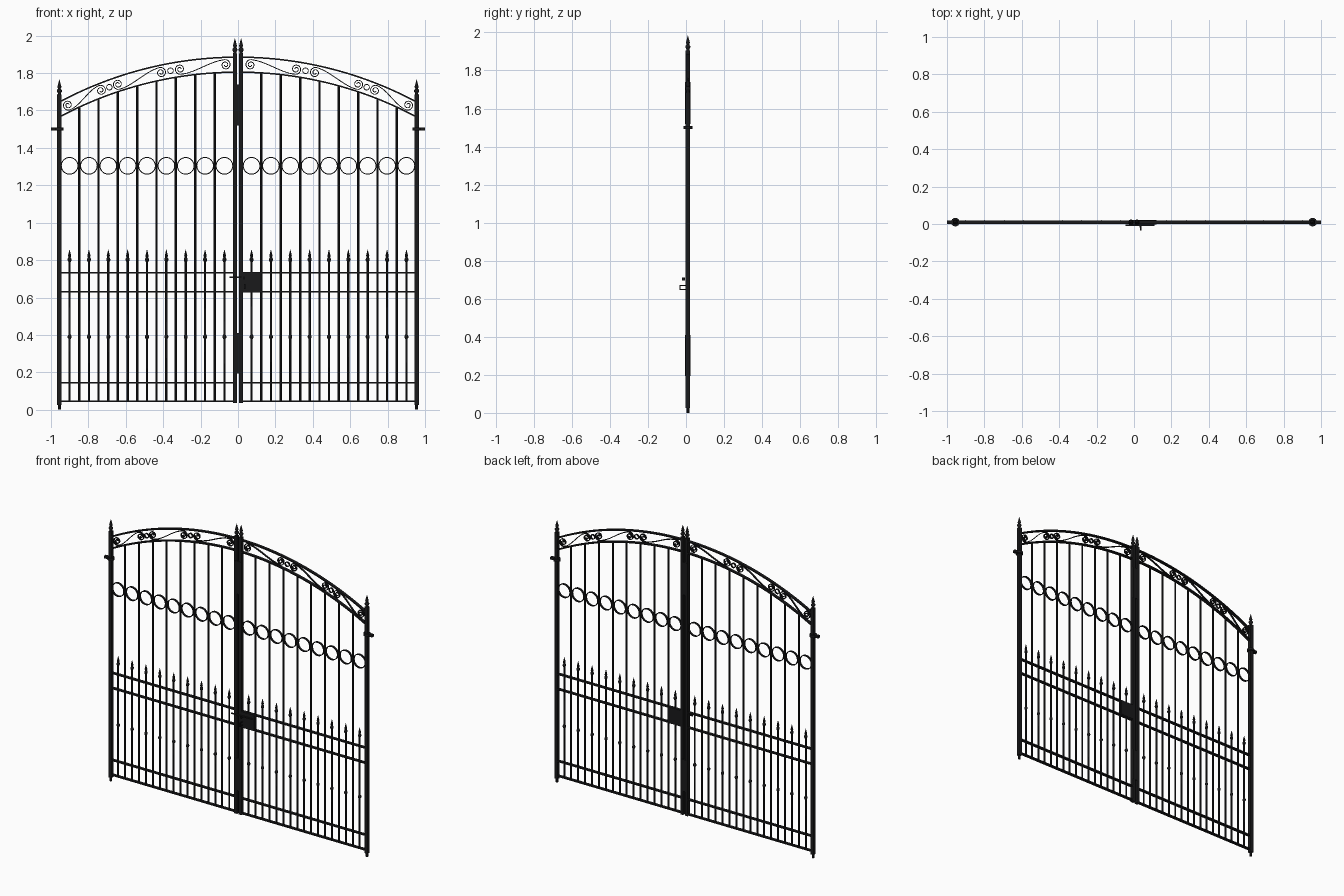
import bpy, bmesh, math
from mathutils import Vector, Matrix

if "Cube" in bpy.data.objects:
    bpy.data.objects.remove(bpy.data.objects["Cube"])

Y0 = 0.010                      # depth position of the gate plane
R_ARCH = 2.02
SIDES = (-1, 1)

black = bpy.data.materials.new("black_iron")
black.diffuse_color = (0.010, 0.010, 0.011, 1)
black.use_nodes = True
black.node_tree.nodes["Principled BSDF"].inputs["Base Color"].default_value = black.diffuse_color


def finish(bm, name, smooth=False):
    bmesh.ops.recalc_face_normals(bm, faces=bm.faces)
    me = bpy.data.meshes.new(name)
    bm.to_mesh(me)
    bm.free()
    me.materials.append(black)
    ob = bpy.data.objects.new(name, me)
    bpy.context.collection.objects.link(ob)
    if smooth:
        bpy.ops.object.select_all(action='DESELECT')
        ob.select_set(True)
        bpy.context.view_layer.objects.active = ob
        bpy.ops.object.shade_smooth_by_angle(angle=math.radians(40))
    return ob


def box(bm, x0, x1, y0, y1, z0, z1):
    m = Matrix.Translation(((x0 + x1) / 2, (y0 + y1) / 2, (z0 + z1) / 2))
    bmesh.ops.create_cube(bm, size=1, matrix=m @ Matrix.Diagonal((x1 - x0, y1 - y0, z1 - z0, 1)))


def lathe(bm, x, z, profile, n=10):
    """Turned shape about a vertical axis, profile = (radius, height)."""
    rings = [[bm.verts.new((x + r * math.cos(2 * math.pi * i / n),
                            Y0 + r * math.sin(2 * math.pi * i / n), z + h))
              for i in range(n)] for r, h in profile]
    for a, b in zip(rings, rings[1:]):
        for i in range(n):
            j = (i + 1) % n
            bm.faces.new((a[i], a[j], b[j], b[i]))
    bm.faces.new(rings[0][::-1])
    bm.faces.new(rings[-1])


def ribbon(bm, pts, thick, depth, closed=False):
    """Flat bar bent along points in the x-z plane."""
    n = len(pts)
    rows = []
    for i, p in enumerate(pts):
        a = pts[(i - 1) % n] if closed else pts[max(i - 1, 0)]
        b = pts[(i + 1) % n] if closed else pts[min(i + 1, n - 1)]
        t = (b - a).normalized()
        nrm = Vector((-t.y, t.x)) * thick / 2
        rows.append([bm.verts.new((q.x, Y0 + d, q.y)) for q, d in
                     ((p + nrm, -depth / 2), (p + nrm, depth / 2),
                      (p - nrm, depth / 2), (p - nrm, -depth / 2))])
    for i in range(n if closed else n - 1):
        a, b = rows[i], rows[(i + 1) % n]
        for k in range(4):
            bm.faces.new((a[k], a[(k + 1) % 4], b[(k + 1) % 4], b[k]))
    if not closed:
        bm.faces.new(rows[0])
        bm.faces.new(rows[-1][::-1])


def arch_z(x, top):
    return top - R_ARCH + math.sqrt(R_ARCH ** 2 - x * x)


def circle(x, z, r, n):
    return [Vector((x + r * math.cos(2 * math.pi * i / n), z + r * math.sin(2 * math.pi * i / n)))
            for i in range(n)]


# Posts with feet
bm = bmesh.new()
for s in SIDES:
    x = s * 0.955
    box(bm, x - .0115, x + .0115, Y0 - .0115, Y0 + .0115, .025, 1.685)
    lathe(bm, x, 0, [(.008, 0), (.008, .026)])
finish(bm, "outer_posts")
bm = bmesh.new()
for s in SIDES:
    x = s * 0.0165
    box(bm, x - .0105, x + .0105, Y0 - .0115, Y0 + .0115, .035, 1.905)
finish(bm, "meeting_posts")

# Spear finials on posts
bm = bmesh.new()
FINIAL = [(.010, 0), (.008, .012), (.014, .022), (.014, .028), (.007, .036), (.011, .046), (.0005, .085)]
for s in SIDES:
    lathe(bm, s * .955, 1.68, FINIAL)
    lathe(bm, s * .0165, 1.90, FINIAL)
finish(bm, "post_finials", True)

# Hinge collars and arms
bm = bmesh.new()
for s in SIDES:
    lathe(bm, s * .955, 1.493, [(.023, 0), (.023, .016)], 16)
    a, b = sorted((s * .955, s * 1.0))
    box(bm, a, b, Y0 - .010, Y0 + .010, 1.493, 1.509)
finish(bm, "hinges", True)

# Horizontal rails
bm = bmesh.new()
for s in SIDES:
    a, b = sorted((s * .0165, s * .955))
    for z in (.045, .145, .63, .732):
        box(bm, a, b, Y0 - .010, Y0 + .010, z - .004, z + .004)
finish(bm, "rails")

# Arched top rails
bm = bmesh.new()
for s in SIDES:
    for top in (1.885, 1.805):
        xs = [.0165 + (.955 - .0165) * i / 28 for i in range(29)]
        ribbon(bm, [Vector((s * x, arch_z(x, top))) for x in xs], .008, .020)
finish(bm, "arched_rails", True)

# Tall bars up to the arch
bm = bmesh.new()
for s in SIDES:
    for k in range(8):
        x = .125 + .1035 * k
        lathe(bm, s * x, .045, [(.0062, 0), (.0062, arch_z(x, 1.805) - .045)], 8)
finish(bm, "tall_bars", True)

# Short spear-topped bars with knobs
bm = bmesh.new()
SPEAR = [(.006, 0), (.006, .333), (.0105, .341), (.0105, .349), (.006, .357), (.006, .744),
         (.0105, .754), (.0105, .762), (.006, .770), (.0085, .778), (.0005, .812)]
for s in SIDES:
    for k in range(9):
        lathe(bm, s * (.0725 + .1035 * k), .045, SPEAR, 8)
finish(bm, "spear_bars", True)

# Row of rings
bm = bmesh.new()
for s in SIDES:
    for k in range(9):
        ribbon(bm, circle(s * (.0725 + .1035 * k), 1.304, .0445, 32), .005, .014, True)
finish(bm, "rings", True)


# Scrollwork inside the arch
def s_scroll(xa, xb, r=.028):
    a = Vector((xa, arch_z(xa, 1.845)))
    b = Vector((xb, arch_z(xb, 1.845)))
    u = (b - a).normalized()
    v = Vector((-u.y, u.x))
    length = (b - a).length
    steps, turns = 36, 1.75
    half = []
    for i in range(steps + 1):
        f = i / steps
        ang = math.pi / 2 + (1 - f) * turns * 2 * math.pi
        rad = .006 + (r - .006) * f
        half.append((rad * math.cos(ang), rad * math.sin(ang)))
    mid = []
    for i in range(1, 14):
        t = i / 14
        mid.append((length * t, r * (1 - 2 * (3 * t * t - 2 * t ** 3))))
    other = [(length - p, -q) for p, q in reversed(half)]
    return [a + u * p + v * q for p, q in half + mid + other]


bm = bmesh.new()
for s in SIDES:
    for xa, xb in ((.067, .31), (.412, .642), (.733, .909)):
        ribbon(bm, [Vector((s * p.x, p.y)) for p in s_scroll(xa, xb)], .0045, .012)
    for x in (.361, .6875):
        ribbon(bm, circle(s * x, arch_z(x, 1.845), .015, 18), .0045, .012, True)
finish(bm, "scrollwork", True)

# Cover plates over the meeting gap
bm = bmesh.new()
for z0, z1 in ((.195, .41), (1.52, 1.74)):
    box(bm, -.027, .025, Y0 - .0145, Y0 + .0125, z0, z1)
finish(bm, "cover_plates")

# Lock case, sliding bolt and handle loop
bm = bmesh.new()
box(bm, .020, .120, Y0 - .013, Y0 + .012, .632, .734)
finish(bm, "lock_case")
bm = bmesh.new()
box(bm, -.045, .110, -.010, -.004, .703, .711)
box(bm, .030, .036, -.020, -.004, .695, .711)
finish(bm, "sliding_bolt")
bm = bmesh.new()
box(bm, .033, .039, -.033, -.003, .645, .650)
box(bm, .033, .039, -.033, -.003, .667, .672)
box(bm, .033, .039, -.034, -.029, .645, .672)
finish(bm, "lock_handle")
